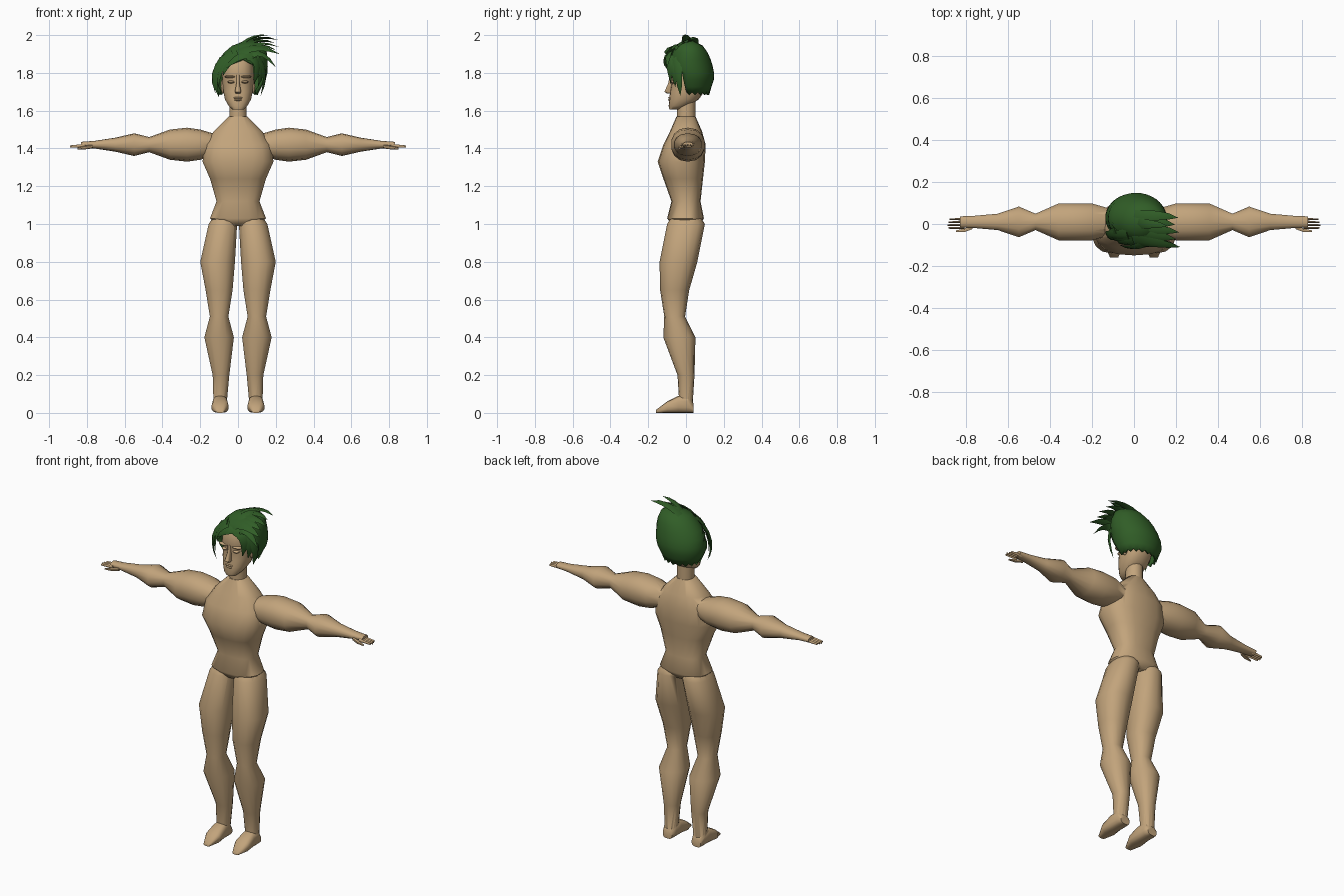
import bpy, bmesh
from math import sin, cos, pi, radians, sqrt, copysign
from mathutils import Vector

if "Cube" in bpy.data.objects:
    bpy.data.objects.remove(bpy.data.objects["Cube"], do_unlink=True)


def material(name, rgb):
    mat = bpy.data.materials.new(name)
    mat.use_nodes = True
    mat.diffuse_color = (*rgb, 1)
    shader = mat.node_tree.nodes["Principled BSDF"]
    shader.inputs["Base Color"].default_value = (*rgb, 1)
    return mat


skin = material("warm tan skin", (.54, .37, .2))
green = material("dark green hair", (.03, .11, .02))
sides = ((1, "left"), (-1, "right"))


def smooth(ob):
    bpy.ops.object.select_all(action='DESELECT')
    ob.select_set(True)
    bpy.context.view_layer.objects.active = ob
    bpy.ops.object.shade_smooth_by_angle(angle=radians(60))


def finish(name, bm, mat):
    bmesh.ops.remove_doubles(bm, verts=bm.verts, dist=.0003)
    bmesh.ops.recalc_face_normals(bm, faces=bm.faces)
    mesh = bpy.data.meshes.new(name)
    bm.to_mesh(mesh)
    bm.free()
    mesh.materials.append(mat)
    ob = bpy.data.objects.new(name, mesh)
    bpy.context.collection.objects.link(ob)
    smooth(ob)
    return ob


def bridge(bm, rings):
    for lower, upper in zip(rings, rings[1:]):
        for i in range(len(lower)):
            bm.faces.new((lower[i - 1], lower[i], upper[i], upper[i - 1]))
    bm.faces.new(rings[0])
    bm.faces.new(rings[-1])


def rounded(value, power):
    return copysign(abs(value) ** power, value)


def loft(name, axis, rows, count=14, power=.9, side=1):
    """Each row is position on the axis, then centre and radius for both cross directions."""
    bm = bmesh.new()
    rings = []
    for along, u, u_radius, v, v_radius in rows:
        ring = []
        for i in range(count):
            angle = 2 * pi * (i + .5) / count
            across = u + u_radius * rounded(cos(angle), power)
            up = v + v_radius * rounded(sin(angle), power)
            place = {"x": (along, across, up),
                     "y": (across, along, up),
                     "z": (across, up, along)}[axis]
            ring.append(bm.verts.new((side * place[0], place[1], place[2])))
        rings.append(ring)
    bridge(bm, rings)
    return finish(name, bm, skin)


def ball(name, centre, size, side=1):
    """Stretched ball for a small facial feature."""
    bm = bmesh.new()
    bmesh.ops.create_uvsphere(bm, u_segments=10, v_segments=6, radius=1)
    bmesh.ops.scale(bm, vec=size, verts=bm.verts)
    bmesh.ops.translate(bm, vec=(side * centre[0], centre[1], centre[2]), verts=bm.verts)
    return finish(name, bm, skin)


def strand(name, root, middle, tip, width):
    """Flat lock of hair that curves from root to tip and tapers to a point."""
    bm = bmesh.new()
    control = middle * 2 - (root + tip) / 2
    rings, steps = [], 5
    for step in range(steps + 1):
        t = step / steps
        centre = root.lerp(control, t).lerp(control.lerp(tip, t), t)
        along = (control - root).lerp(tip - control, t).normalized()
        outward = centre - Vector((0, .03, 1.78))
        across = along.cross(outward).normalized()
        raised = across.cross(along)
        taper = max(.02, sqrt(1 - t))
        rings.append([bm.verts.new(centre + offset * taper) for offset in
                      (across * width, raised * .01, -across * width, -raised * .01)])
    bridge(bm, rings)
    finish(name, bm, green)


def fan(name, count, width, first, last):
    """Row of locks blended between a first and a last one."""
    for i in range(count):
        blend = i / (count - 1)
        path = [Vector(a).lerp(Vector(b), blend) for a, b in zip(first, last)]
        path[2] = path[1].lerp(path[2], .85 if i % 2 else 1)
        strand(f"{name}_{i + 1}", *path, width)


# Torso: height, half width, front, back
torso = loft("body", "z", [
    (z, 0, width, (front + back) / 2, (back - front) / 2)
    for z, width, front, back in (
        (.99, .11, -.07, .07), (1.03, .15, -.1, .095), (1.12, .115, -.077, .077),
        (1.24, .15, -.12, .09), (1.33, .19, -.15, .1), (1.42, .18, -.12, .104),
        (1.49, .13, -.085, .085), (1.57, .05, -.05, .05))], count=18, power=.8)

# Arms, legs and feet
limbs = []
for side, label in sides:
    limbs.append(loft(label + "_arm", "x", [
        (x, .01, depth, 1.42, height) for x, depth, height in (
            (.1, .06, .05), (.2, .09, .08), (.27, .09, .09), (.36, .09, .08),
            (.47, .04, .04), (.55, .075, .06), (.65, .04, .037),
            (.76, .03, .02), (.83, .027, .015))], side=side))
    limbs.append(loft(label + "_leg", "z", [
        (1.1, .06, .03, 0, .04), (1, .08, .077, 0, .1), (.8, .108, .094, -.04, .1),
        (.65, .1, .073, -.06, .077), (.51, .1, .05, -.06, .055),
        (.4, .1, .08, -.035, .085), (.2, .09, .045, 0, .045),
        (.04, .095, .035, 0, .035)], side=side))
    limbs.append(loft(label + "_foot", "y", [
        (y, .095, width, height / 2, height / 2) for y, width, height in (
            (.04, .03, .05), (.01, .04, .09), (-.04, .04, .09),
            (-.1, .045, .06), (-.16, .02, .015))], power=.7, side=side))
for limb in limbs:
    join = torso.modifiers.new("join", 'BOOLEAN')
    join.operation = 'UNION'
    join.solver = 'EXACT'
    join.object = limb
    bpy.context.view_layer.objects.active = torso
    bpy.ops.object.modifier_apply(modifier=join.name)
    bpy.data.objects.remove(limb, do_unlink=True)
smooth(torso)

# Fingers and thumbs
for side, label in sides:
    for i in range(4):
        y = .014 * i - .019
        tip = .89 - .005 * abs(i - 1)
        loft(f"{label}_finger_{i + 1}", "x", [
            (.81, y, .007, 1.414, .01), (tip, y, .004, 1.41, .006)], count=6, side=side)
    loft(label + "_thumb", "x", [
        (.77, -.015, .01, 1.41, .01), (.81, -.03, .01, 1.405, .01),
        (.85, -.035, .005, 1.4, .005)], count=6, side=side)

# Neck and head
loft("neck", "z", [(z, 0, .047, .001, .049) for z in (1.55, 1.68)], power=1)
loft("head", "z", [
    (1.606, 0, .03, -.06, .027), (1.625, 0, .05, -.04, .052), (1.66, 0, .07, -.01, .078),
    (1.7, 0, .078, .005, .09), (1.75, 0, .083, .02, .096), (1.79, 0, .085, .02, .108),
    (1.86, 0, .08, .022, .097), (1.92, 0, .05, .025, .055)], count=18, power=.85)

# Face
loft("nose", "z", [
    (1.69, 0, .012, -.08, .02), (1.7, 0, .018, -.09, .026),
    (1.75, 0, .008, -.08, .013), (1.79, 0, .01, -.08, .009)], count=8)
ball("upper_lip", (0, -.085, 1.668), (.025, .01, .005))
ball("lower_lip", (0, -.085, 1.657), (.02, .01, .006))
for side, label in sides:
    ball(label + "_brow", (.04, -.07, 1.78), (.033, .02, .008), side)
    ball(label + "_eye", (.036, -.065, 1.752), (.02, .02, .008), side)
    ball(label + "_ear", (.08, .02, 1.73), (.012, .02, .04), side)

# Hair cap: leaning dome with an opening around the face
bm = bmesh.new()
levels, columns = 8, 22
rows = []
for level in range(levels + 1):
    t = level / levels
    radius = .15 * sqrt(1 - t ** 3) * min(1, .7 + t)
    opening = 68 * min(1, max(0, (.62 - t) * 4))
    row = []
    for i in range(columns + 1):
        angle = radians(opening - 90 + (360 - 2 * opening) * i / columns)
        ragged = .008 * (-1) ** i if level == 0 else 0
        row.append(bm.verts.new((.07 * t * t + radius * cos(angle),
                                 .035 - .02 * t + radius * .83 * sin(angle),
                                 1.69 + .29 * t + ragged)))
    rows.append(row)
for lower, upper in zip(rows, rows[1:]):
    for i in range(columns):
        bm.faces.new((lower[i], lower[i + 1], upper[i + 1], upper[i]))
cap = finish("hair_cap", bm, green)
cap.modifiers.new("thickness", 'SOLIDIFY').thickness = .012

# Locks swept over the top, across the forehead and beside the face
fan("top_lock", 5, .035,
    ((-.04, .03, 1.92), (.09, .04, 1.98), (.21, .03, 1.975)),
    ((0, -.08, 1.9), (.1, -.09, 1.93), (.22, -.11, 1.9)))
fan("crest_lock", 3, .03,
    ((0, 0, 1.93), (.07, 0, 1.985), (.16, -.01, 2)),
    ((.05, -.08, 1.88), (.12, -.09, 1.9), (.2, -.1, 1.83)))
fan("fringe_lock", 4, .028,
    ((.08, -.08, 1.9), (0, -.11, 1.88), (-.07, -.1, 1.82)),
    ((-.03, -.05, 1.91), (-.12, -.05, 1.82), (-.12, -.05, 1.67)))
fan("left_lock", 3, .03,
    ((.05, -.09, 1.89), (.1, -.09, 1.84), (.085, -.08, 1.74)),
    ((.11, -.05, 1.88), (.14, -.04, 1.79), (.12, -.03, 1.68)))
strand("right_lock", Vector((-.08, -.04, 1.88)), Vector((-.12, -.06, 1.78)),
       Vector((-.1, -.06, 1.67)), .03)
